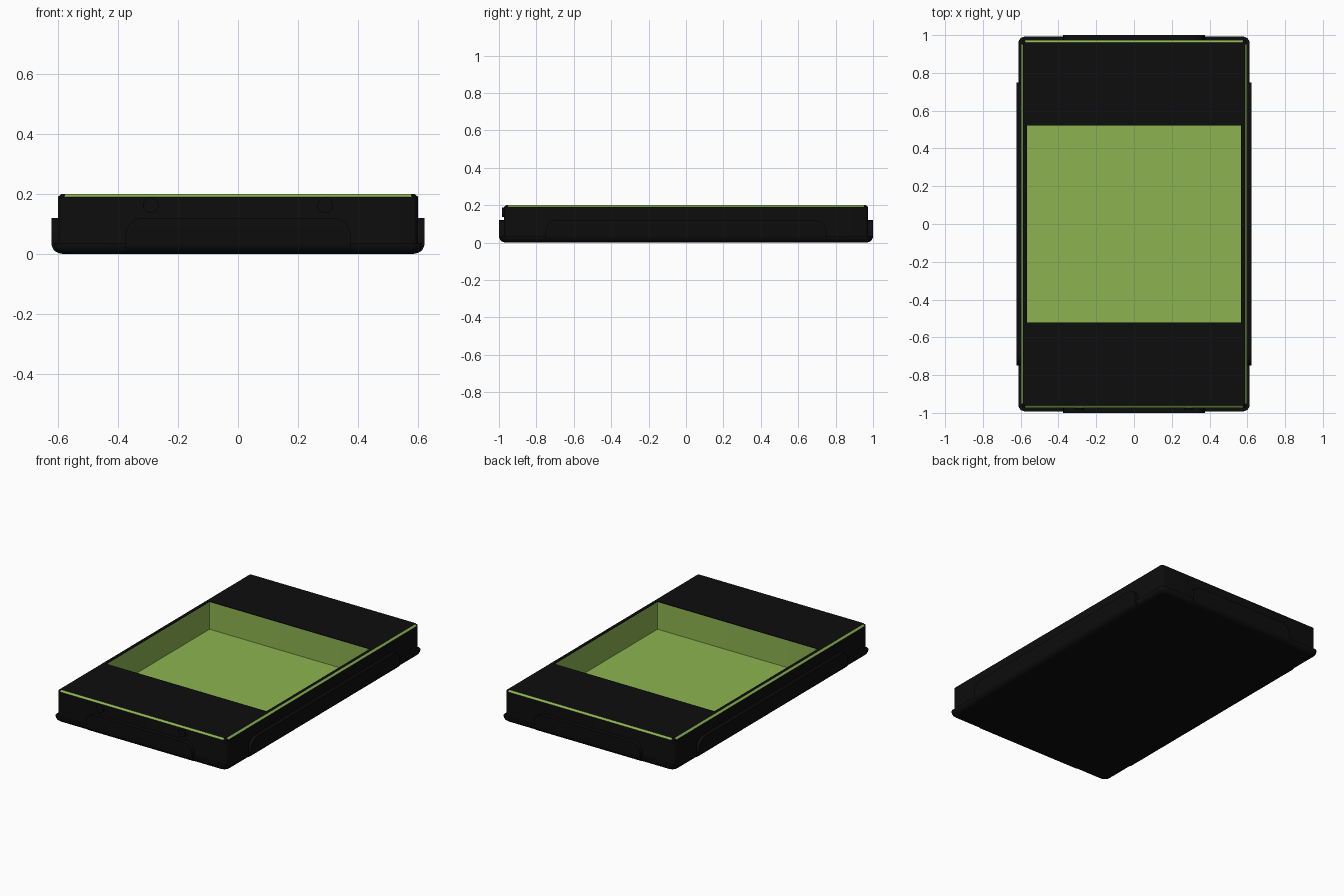
import bpy, bmesh, math
from mathutils import Matrix

if "Cube" in bpy.data.objects:
    bpy.data.objects.remove(bpy.data.objects["Cube"])


def material(name, rgb):
    m = bpy.data.materials.new(name)
    m.diffuse_color = (*rgb, 1)
    m.use_nodes = True
    m.node_tree.nodes["Principled BSDF"].inputs["Base Color"].default_value = m.diffuse_color
    return m


BLACK = material("matte black", (0.004, 0.004, 0.004))
GREEN = material("leaf green", (0.265, 0.456, 0.08))
ARC = 6


def finish(name, bm, mats):
    bmesh.ops.recalc_face_normals(bm, faces=bm.faces)
    me = bpy.data.meshes.new(name)
    bm.to_mesh(me)
    bm.free()
    for m in mats:
        me.materials.append(m)
    ob = bpy.data.objects.new(name, me)
    bpy.context.collection.objects.link(ob)
    bpy.context.view_layer.objects.active = ob
    ob.select_set(True)
    bpy.ops.object.shade_smooth_by_angle(angle=math.radians(35))
    ob.select_set(False)
    return ob


def rounded_ring(bm, hx, hy, r, z):
    ring = []
    for c, (sx, sy) in enumerate([(1, 1), (-1, 1), (-1, -1), (1, -1)]):
        for i in range(ARC + 1):
            a = math.pi / 2 * (c + i / ARC)
            ring.append(bm.verts.new((sx * (hx - r) + r * math.cos(a),
                                      sy * (hy - r) + r * math.sin(a), z)))
    return ring


def loft(name, rings, mats, cap_first=False, cap_last=False, corner_mat=0):
    """Skin rounded rectangles given as (half x, half y, radius, z)."""
    bm = bmesh.new()
    loops = [rounded_ring(bm, *r) for r in rings]
    n = len(loops[0])
    for a, b in zip(loops, loops[1:]):
        for i in range(n):
            j = (i + 1) % n
            f = bm.faces.new((a[i], a[j], b[j], b[i]))
            if i % (ARC + 1) != ARC:
                f.material_index = corner_mat
    if cap_first:
        bm.faces.new(loops[0])
    if cap_last:
        bm.faces.new(loops[-1])
    return finish(name, bm, mats)


# Base with a rounded lower lip, and the case wall above it
lip = []
for k in range(6):
    a = math.pi / 2 * k / 5
    d = 0.03 * (1 - math.sin(a))
    lip.append((0.612 - d, 0.992 - d, 0.035, 0.03 * (1 - math.cos(a))))
loft("case_base", lip + [(0.612, 0.992, 0.035, 0.036), (0.599, 0.974, 0.022, 0.036),
                         (0.599, 0.974, 0.022, 0.19)], [BLACK], cap_first=True)

# Thin green seam around the top edge, dark at the corners
loft("edge_trim", [(0.599, 0.974, 0.022, 0.19), (0.587, 0.962, 0.012, 0.2)],
     [GREEN, BLACK], corner_mat=1)

# Top panel with a rectangular opening
loft("top_panel", [(0.587, 0.962, 0.012, 0.2), (0.567, 0.522, 0.004, 0.2),
                   (0.567, 0.522, 0.004, 0.196)], [BLACK])

# Green recessed compartment
loft("compartment", [(0.567, 0.522, 0.004, 0.196), (0.567, 0.522, 0.004, 0.022)],
     [GREEN], cap_last=True)


def side_panel(name, half_len, reach, angle):
    """Raised panel with rounded upper corners and a rounded lower edge."""
    r, top = 0.06, 0.12
    ends = [(half_len - r + r * math.cos(math.pi / 2 * k / 6),
             top - r + r * math.sin(math.pi / 2 * k / 6)) for k in range(7)]
    stations = ends + [(-t, z) for t, z in reversed(ends)]
    bm = bmesh.new()
    sections = []
    for t, z in stations:
        pts = [(reach - 0.04, 0.001)]
        for k in range(6):
            a = math.pi / 2 * k / 5
            pts.append((reach - 0.034 * (1 - math.sin(a)),
                        0.001 + 0.034 * (1 - math.cos(a))))
        pts += [(reach, z), (reach - 0.04, z)]
        sections.append([bm.verts.new((x, t, h)) for x, h in pts])
    n = len(sections[0])
    for a, b in zip(sections, sections[1:]):
        for i in range(n):
            j = (i + 1) % n
            bm.faces.new((a[i], a[j], b[j], b[i]))
    bm.faces.new(sections[0])
    bm.faces.new(sections[-1])
    bm.transform(Matrix.Rotation(angle, 4, 'Z'))
    finish(name, bm, [BLACK])


side_panel("right_panel", 0.75, 0.621, 0)
side_panel("back_panel", 0.375, 1.0, math.pi / 2)
side_panel("left_panel", 0.75, 0.621, math.pi)
side_panel("front_panel", 0.375, 1.0, -math.pi / 2)

# Two small round buttons on the front wall
for side, x in (("left", -0.29), ("right", 0.29)):
    bm = bmesh.new()
    bmesh.ops.create_cone(bm, cap_ends=True, segments=20, radius1=0.026,
                          radius2=0.026, depth=0.02)
    bm.transform(Matrix.Translation((x, -0.974, 0.162)) @ Matrix.Rotation(math.pi / 2, 4, 'X'))
    finish(side + "_button", bm, [BLACK])
